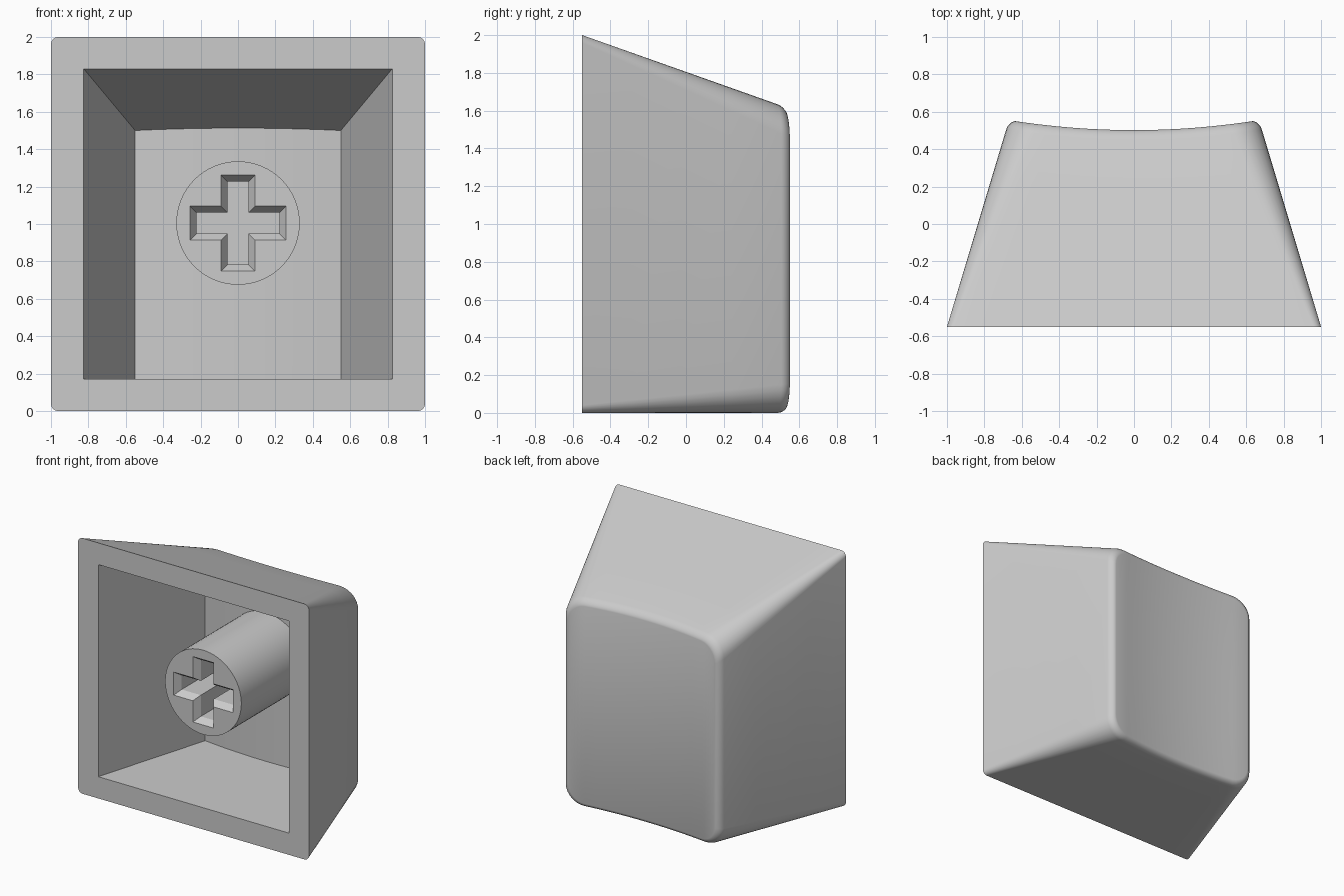
import bpy, bmesh
from math import sin, cos, pi, radians

if "Cube" in bpy.data.objects:
    bpy.data.objects.remove(bpy.data.objects["Cube"])

# One plain grey plastic
plastic = bpy.data.materials.new("grey plastic")
plastic.use_nodes = True
GREY = (0.6, 0.6, 0.6, 1)
plastic.diffuse_color = GREY
plastic.node_tree.nodes["Principled BSDF"].inputs["Base Color"].default_value = GREY

FRONT, BACK = -0.55, 0.55
SIDE_SLOPE, TOP_SLOPE, DISH = 0.30, 0.354, 0.12
ARC, SPAN = 7, 12


def finish(name, bm):
    bmesh.ops.remove_doubles(bm, verts=bm.verts, dist=0.0005)
    bmesh.ops.recalc_face_normals(bm, faces=bm.faces)
    mesh = bpy.data.meshes.new(name)
    bm.to_mesh(mesh)
    bm.free()
    mesh.materials.append(plastic)
    obj = bpy.data.objects.new(name, mesh)
    bpy.context.collection.objects.link(obj)
    bpy.ops.object.select_all(action="DESELECT")
    obj.select_set(True)
    bpy.context.view_layer.objects.active = obj
    bpy.ops.object.shade_smooth_by_angle(angle=radians(32))
    return obj


def bridge(bm, a, b):
    n = len(a)
    for i in range(n):
        bm.faces.new((a[i], a[(i + 1) % n], b[(i + 1) % n], b[i]))


def section(bm, y, half, low, high, radius, bend):
    """Rounded rectangle: upper run left to right, then lower run back."""
    flat = half - radius
    run = [(-flat - radius * cos(k / ARC * pi / 2), radius * (1 - sin(k / ARC * pi / 2)))
           for k in range(ARC)]
    run += [(-flat + 2 * flat * k / SPAN, 0) for k in range(SPAN + 1)]
    run += [(-x, drop) for x, drop in reversed(run[:ARC])]
    ring = []
    for upper in (True, False):
        for x, drop in (run if upper else reversed(run)):
            sag = bend * DISH * (x * x - half * half)
            z = high - drop - TOP_SLOPE * sag if upper else low + drop
            ring.append(bm.verts.new((x, y + sag, z)))
    return ring


def cap(bm, ring):
    """Close a section with strips that follow the dished curve."""
    n = len(ring)
    for i in range(n // 2 - 1):
        bm.faces.new((ring[i], ring[i + 1], ring[n - 2 - i], ring[n - 1 - i]))


# Hollow tapered shell: dished back, soft edge, walls, rim, cavity
bm = bmesh.new()
rings = []
SOFT = 0.045
for k in range(6, -1, -1):
    a = k / 6 * pi / 2
    inset, y = SOFT * (1 - cos(a)) * 0.8, BACK - SOFT + SOFT * sin(a)
    deep = y - FRONT
    rings.append(section(bm, y, 1 - SIDE_SLOPE * deep - inset, inset,
                         2 - TOP_SLOPE * deep - inset, 0.15 - inset * 0.5, 1))
for t in (0.75, 0.5, 0.25, 0):
    deep = t * (BACK - FRONT - SOFT)
    rings.append(section(bm, FRONT + deep, 1 - SIDE_SLOPE * deep, 0,
                         2 - TOP_SLOPE * deep, 0.04 + 0.11 * t, t))
rings.append(section(bm, FRONT, 0.825, 0.17, 1.83, 0, 0))
rings.append(section(bm, 0.38, 0.55, 0.17, 1.5, 0, 1))
for a, b in zip(rings, rings[1:]):
    bridge(bm, a, b)
cap(bm, rings[0])
cap(bm, rings[-1])
finish("shell", bm)

# Round stem with a chamfered cross socket
STEM_FRONT, STEM_Z = -0.43, 1.005
bm = bmesh.new()


def circle(y, radius=0.33, n=64):
    return [bm.verts.new((radius * cos(2 * pi * i / n), y, STEM_Z + radius * sin(2 * pi * i / n)))
            for i in range(n)]


def cross(y, arm, thick):
    ring, corner = [], [(arm, -thick), (arm, thick), (thick, thick)]
    for turn in range(4):
        for x, z in corner:
            for _ in range(turn):
                x, z = -z, x
            ring.append(bm.verts.new((x, y, STEM_Z + z)))
    return ring


outer = circle(STEM_FRONT)
bridge(bm, outer, circle(0.38))
mouth = cross(STEM_FRONT, 0.256, 0.09)
throat = cross(STEM_FRONT + 0.05, 0.222, 0.056)
floor = cross(STEM_FRONT + 0.45, 0.222, 0.056)
bridge(bm, mouth, throat)
bridge(bm, throat, floor)
bm.faces.new(floor)
edges = [bm.edges.get((loop[i - 1], loop[i])) for loop in (outer, mouth) for i in range(len(loop))]
bmesh.ops.triangle_fill(bm, edges=edges, use_beauty=True, normal=(0, -1, 0))
finish("stem", bm)
